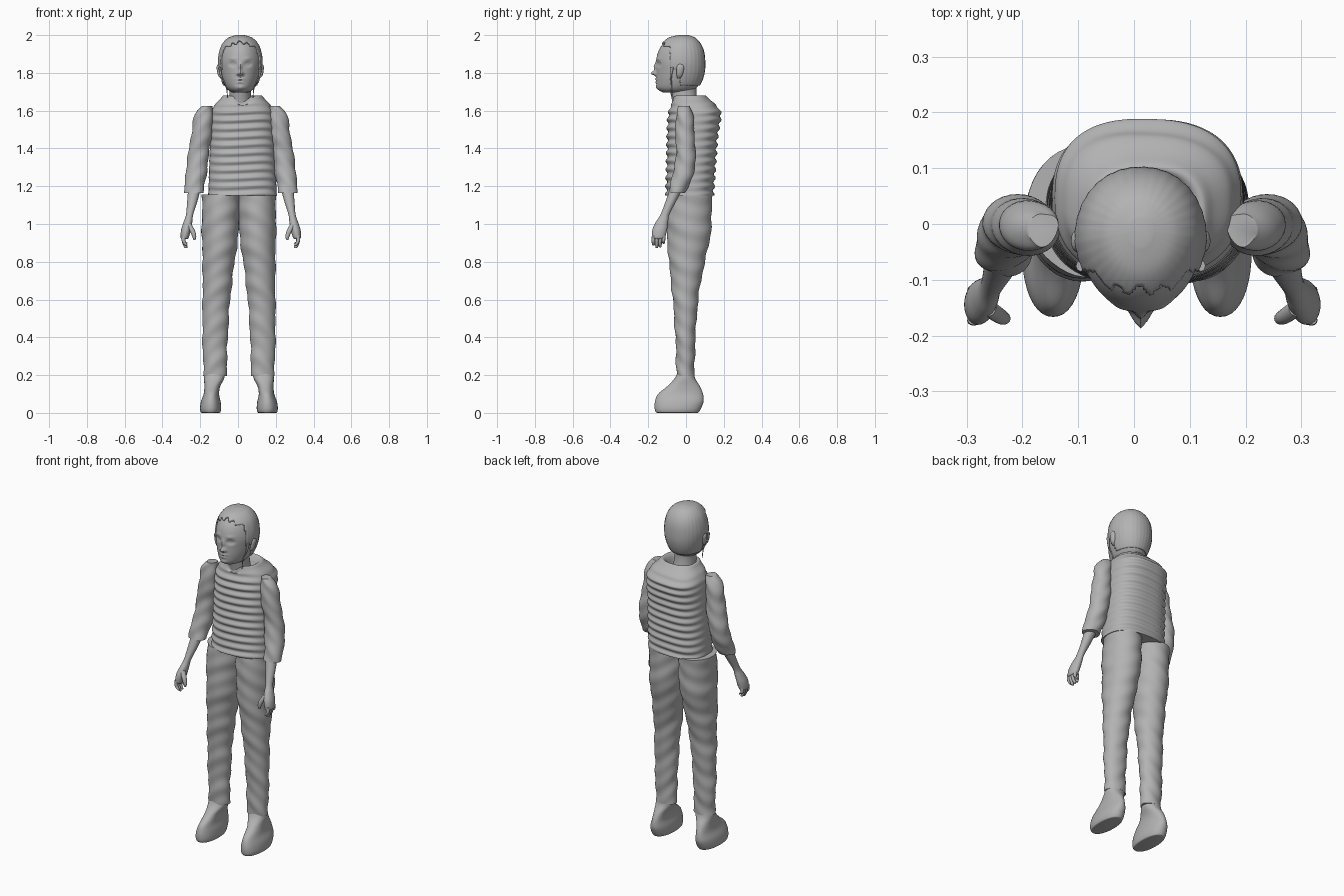
import bpy, bmesh, math
from math import sin, cos, pi, exp, radians

default_cube = bpy.data.objects.get("Cube")
if default_cube:
    bpy.data.objects.remove(default_cube, do_unlink=True)

grey = bpy.data.materials.new("plain_grey")
grey.use_nodes = True
grey.diffuse_color = (0.45, 0.45, 0.45, 1)
shader = grey.node_tree.nodes["Principled BSDF"]
shader.inputs["Base Color"].default_value = grey.diffuse_color
shader.inputs["Roughness"].default_value = 0.7

parts = []


def finish(name, bm):
    """Turn a bmesh into a named, smooth, grey object."""
    bmesh.ops.recalc_face_normals(bm, faces=bm.faces)
    mesh = bpy.data.meshes.new(name)
    bm.to_mesh(mesh)
    bm.free()
    mesh.materials.append(grey)
    obj = bpy.data.objects.new(name, mesh)
    bpy.context.collection.objects.link(obj)
    parts.append(obj)
    return obj


def spline(a, b, c, d, t):
    """Smooth curve value between b and c."""
    return b + t * ((c - a) + t * ((2*a - 5*b + 4*c - d) + t * (3*(b - c) + d - a))) / 2


def resample(rings, steps):
    last = len(rings) - 1
    for i in range(last):
        quad = [rings[max(0, min(last, i + k))] for k in (-1, 0, 1, 2)]
        for s in range(steps):
            yield [spline(*values, s / steps) for values in zip(*quad)]
    yield rings[-1]


def loft(name, rings, axis=0.0, side=1, steps=5, count=32, power=2.0,
         shape=None, keep=None):
    """Skin stacked sections; each ring is height, centre x, half width, front y, back y."""
    bm = bmesh.new()
    loops = []
    for z, cx, half, front, back in resample(rings, steps):
        loop = []
        for k in range(count):
            a = 2 * pi * k / count
            c, s = cos(a), sin(a)
            u = math.copysign(abs(c) ** (2 / power), c)
            v = math.copysign(abs(s) ** (2 / power), s)
            p = [cx + half * u, (front + back) / 2 + (back - front) / 2 * v, z]
            if shape:
                p = shape(p, u, v)
            loop.append(bm.verts.new((axis + side * p[0], p[1], p[2])))
        loops.append(loop)
    for low, high in zip(loops, loops[1:]):
        for k in range(count):
            n = (k + 1) % count
            bm.faces.new((low[k], low[n], high[n], high[k]))
    bm.faces.new(loops[0])
    bm.faces.new(loops[-1])
    if keep:
        drop = [f for f in bm.faces if not keep(f.calc_center_median())]
        bmesh.ops.delete(bm, geom=drop, context="FACES")
    return finish(name, bm)


# Head with a sculpted face
HEAD_X = 0.012
head_rings = [
    (1.695, 0, .02, -.11, -.03), (1.70, 0, .05, -.13, .02),
    (1.72, 0, .075, -.152, .055), (1.76, 0, .095, -.157, .08),
    (1.81, 0, .108, -.157, .094), (1.86, 0, .113, -.158, .096),
    (1.91, 0, .106, -.148, .09), (1.95, 0, .09, -.125, .073),
    (1.98, 0, .06, -.088, .045), (1.993, 0, .02, -.04, .01)]
# Each bump: x, height, spread x, spread z, amount forward
bumps = [
    (0, 1.798, .013, .012, .028), (0, 1.83, .009, .022, .013),
    (0, 1.767, .022, .005, .007), (0, 1.75, .018, .006, .006),
    (0, 1.722, .02, .012, .006)]
for eye_x in (-.04, .04):
    bumps += [(eye_x, 1.846, .018, .012, -.013), (eye_x, 1.846, .009, .006, .006),
              (eye_x, 1.876, .02, .008, .004), (eye_x / 3, 1.793, .007, .006, .008)]


def narrow_face(p, u, v):
    p[0] *= 1 - 0.16 * max(0, -v)
    return p


def sculpt_face(p, u, v):
    x, y, z = narrow_face(p, u, v)
    if v < 0:
        for bx, bz, sx, sz, amount in bumps:
            y -= amount * exp(-((x - bx) / sx) ** 2 - ((z - bz) / sz) ** 2)
    return x, y, z


loft("head", head_rings, HEAD_X, steps=9, count=112, power=2.15, shape=sculpt_face)
loft("neck", [(1.58, 0, .065, -.06, .075), (1.66, 0, .058, -.075, .06),
              (1.71, 0, .056, -.085, .055), (1.76, 0, .06, -.08, .06)], HEAD_X)


# Hair cap cut back from the face by a stepped hairline
def swell(p, u, v):
    x, y, z = narrow_face(p, u, v)
    strand = 0.0012 * sin(34 * math.atan2(v, u))
    grow = 1.05 + strand * 4
    return x * grow, -.025 + (y + .025) * grow, 1.85 + (z - 1.85) * 1.05


def hair_region(c):
    if c.z > 1.94:
        return c.y > -.118 + .008 * sin(c.x * 150)
    if c.z > 1.82:
        return c.y > -.085
    return c.z > 1.735 and c.y > -.028


hair = loft("hair", head_rings, HEAD_X, steps=6, count=112, power=2.15,
            shape=swell, keep=hair_region)
thick = hair.modifiers.new("thickness", "SOLIDIFY")
thick.thickness = 0.008
thick.offset = -1


# Knitted top with horizontal ripples and a dipped collar
def ripple(p, u, v):
    x, y, z = p
    fade = max(0, min(1, (1.66 - z) / .08))
    wave = sin(2 * pi * (z + .006 * sin(9 * x + 3 * v)) / .044)
    push = .006 * fade * wave * (0.35 + 0.65 * abs(v))
    x += push * u * 0.5
    y += push * v
    if z > 1.63 and v < 0:
        z -= .035 * exp(-(x / .035) ** 2) * min(1, (z - 1.63) / .03)
    return x, y, z


loft("torso", [
    (1.15, 0, .181, -.106, .145), (1.25, 0, .178, -.104, .152),
    (1.35, 0, .175, -.102, .159), (1.45, 0, .172, -.1, .166),
    (1.54, 0, .17, -.097, .18), (1.59, 0, .166, -.092, .184),
    (1.63, 0, .148, -.08, .158), (1.66, 0, .12, -.073, .125),
    (1.68, 0, .10, -.068, .102), (1.665, 0, .08, -.062, .085),
    (1.62, 0, .06, -.05, .06)],
    axis=0.024, steps=14, count=72, power=2.5, shape=ripple)


def crumple(p, u, v):
    """Soft cloth folds."""
    x, y, z = p
    fold = .004 * sin(48 * z + 2.5 * u + 2 * v) * sin(17 * z + u)
    return x + fold * u, y + fold * v, z


# Limbs, built for the left and mirrored to the right
for side, label in ((1, "left"), (-1, "right")):
    loft(label + "_sleeve", [
        (1.625, .178, .026, -.04, .02), (1.58, .195, .048, -.052, .035),
        (1.48, .208, .054, -.055, .045), (1.38, .222, .055, -.053, .05),
        (1.28, .236, .056, -.065, .045), (1.21, .245, .053, -.085, .02),
        (1.165, .247, .05, -.095, -.008)],
        .015, side, steps=9, shape=crumple)
    loft(label + "_forearm_and_palm", [
        (1.20, .243, .035, -.08, -.01), (1.12, .257, .027, -.108, -.052),
        (1.05, .271, .019, -.135, -.088), (1.01, .28, .023, -.16, -.095),
        (.97, .29, .026, -.178, -.1), (.93, .297, .022, -.18, -.11),
        (.92, .297, .014, -.172, -.12)],
        .015, side)

    # Fingers hang in a row, with the thumb on the inside
    for i, tip in enumerate((.885, .872, .876, .895)):
        y = -.172 + .018 * i
        loft("%s_finger_%d" % (label, i + 1), [
            (.94, .302, .011, y - .009, y + .009),
            (.91, .303, .010, y - .010, y + .008),
            (tip + .006, .292, .009, y - .008, y + .007),
            (tip, .288, .004, y - .004, y + .003)],
            .015, side, count=12)
    loft(label + "_thumb", [
        (1.0, .276, .014, -.165, -.135), (.965, .257, .014, -.178, -.15),
        (.935, .247, .011, -.18, -.158), (.915, .246, .005, -.175, -.163)],
        .015, side, count=14)

    loft(label + "_trouser_leg", [
        (1.155, .095, .099, -.095, .138), (1.05, .097, .099, -.1, .137),
        (.93, .1, .096, -.1, .128), (.80, .108, .085, -.09, .1),
        (.68, .115, .077, -.078, .076), (.55, .122, .071, -.066, .06),
        (.40, .126, .067, -.056, .05), (.28, .127, .063, -.052, .046),
        (.195, .126, .061, -.05, .045)],
        .005, side, steps=9, count=40, shape=crumple)
    loft(label + "_shoe", [
        (.21, .128, .054, -.046, .042), (.18, .132, .053, -.062, .05),
        (.14, .141, .042, -.1, .074), (.10, .146, .041, -.148, .09),
        (.06, .149, .052, -.164, .093), (.025, .15, .056, -.166, .08),
        (.004, .15, .052, -.16, .068), (0, .15, .045, -.15, .06)],
        .005, side, count=40, power=2.2)
    loft(label + "_ear", [
        (1.77, .098, .006, -.045, -.03), (1.79, .108, .011, -.05, -.018),
        (1.83, .113, .012, -.05, -.01), (1.85, .11, .006, -.04, -.02)],
        HEAD_X, side, count=16)

    # Loose lock of hair in front of the ear
    loft(label + "_hair_lock", [
        (1.83, .108, .008, -.085, -.065), (1.78, .1, .005, -.085, -.075),
        (1.73, .075, .003, -.08, -.074), (1.67, .067, .002, -.076, -.072)],
        HEAD_X, side, count=8)

# Smooth shading with crisp rims
bpy.ops.object.select_all(action="DESELECT")
for obj in parts:
    obj.select_set(True)
bpy.context.view_layer.objects.active = parts[0]
bpy.ops.object.shade_smooth_by_angle(angle=radians(50))
